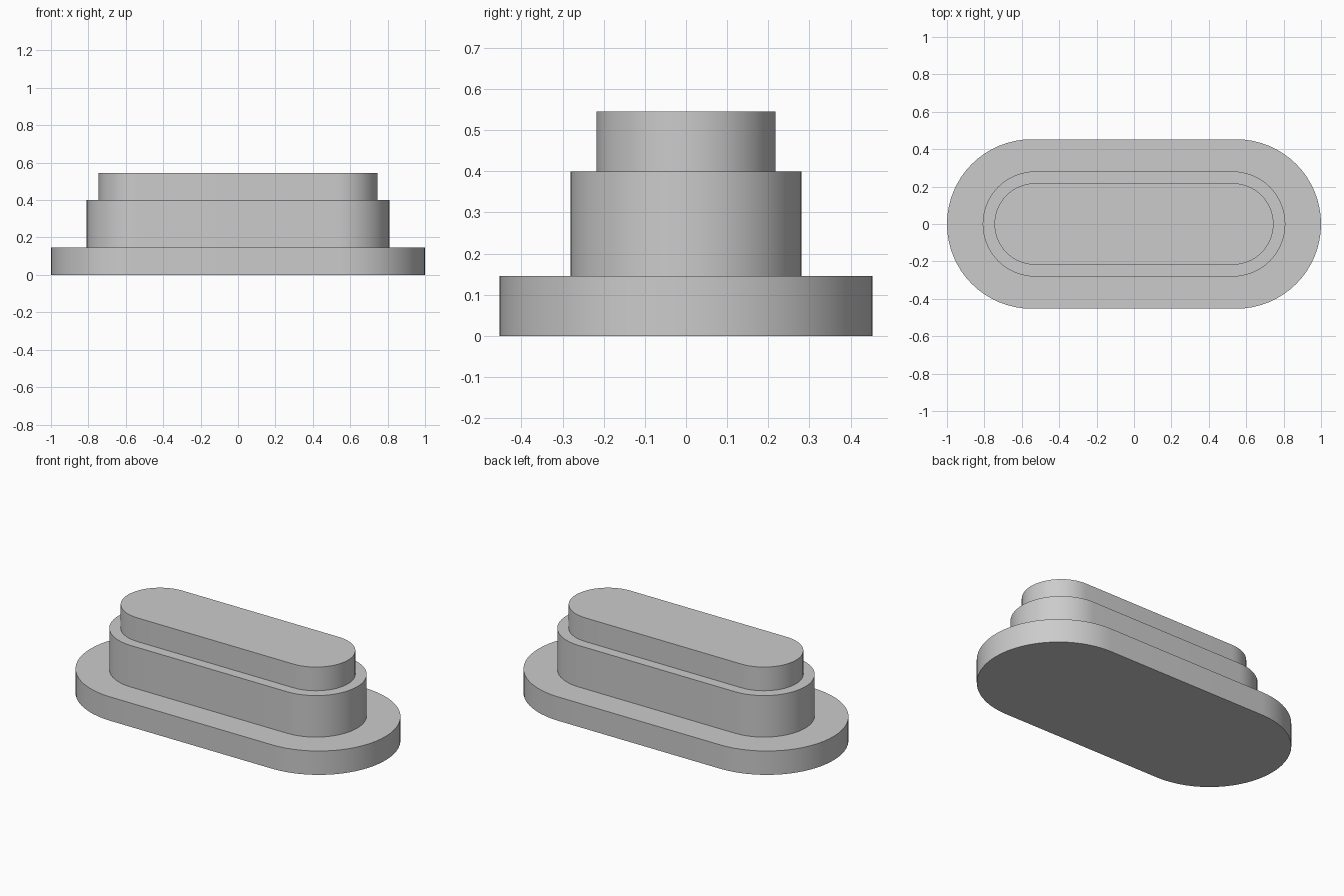
import bpy
import bmesh
from math import pi, cos, sin, radians

cube = bpy.data.objects.get("Cube")
if cube:
    bpy.data.objects.remove(cube, do_unlink=True)

grey = bpy.data.materials.new("light_grey")
grey.use_nodes = True
colour = (0.6, 0.6, 0.6, 1)
grey.diffuse_color = colour
grey.node_tree.nodes["Principled BSDF"].inputs["Base Color"].default_value = colour

ARC_STEPS = 32


def stadium_tier(name, half_length, radius, bottom, top):
    """Upright solid with straight sides and half-round ends."""
    bm = bmesh.new()
    centre = half_length - radius
    outline = []
    for side in (1, -1):
        for i in range(ARC_STEPS + 1):
            a = -pi / 2 + pi * i / ARC_STEPS
            outline.append((side * (centre + radius * cos(a)), side * radius * sin(a), bottom))
    base = bm.faces.new([bm.verts.new(p) for p in outline])
    walls = bmesh.ops.extrude_face_region(bm, geom=[base], use_keep_orig=True)
    raised = [v for v in walls["geom"] if isinstance(v, bmesh.types.BMVert)]
    bmesh.ops.translate(bm, verts=raised, vec=(0, 0, top - bottom))
    bmesh.ops.recalc_face_normals(bm, faces=bm.faces[:])

    mesh = bpy.data.meshes.new(name)
    bm.to_mesh(mesh)
    bm.free()
    mesh.materials.append(grey)
    obj = bpy.data.objects.new(name, mesh)
    bpy.context.collection.objects.link(obj)

    # Smooth round ends with crisp rims
    bpy.ops.object.select_all(action="DESELECT")
    obj.select_set(True)
    bpy.context.view_layer.objects.active = obj
    bpy.ops.object.shade_smooth_by_angle(angle=radians(30))


# Three stacked tiers, the upper ones seated slightly into the one below
SEAT = 0.01
stadium_tier("base_flange", 1.0, 0.453, 0, 0.146)
stadium_tier("middle_body", 0.809, 0.281, 0.146 - SEAT, 0.4)
stadium_tier("top_cap", 0.746, 0.218, 0.4 - SEAT, 0.545)
